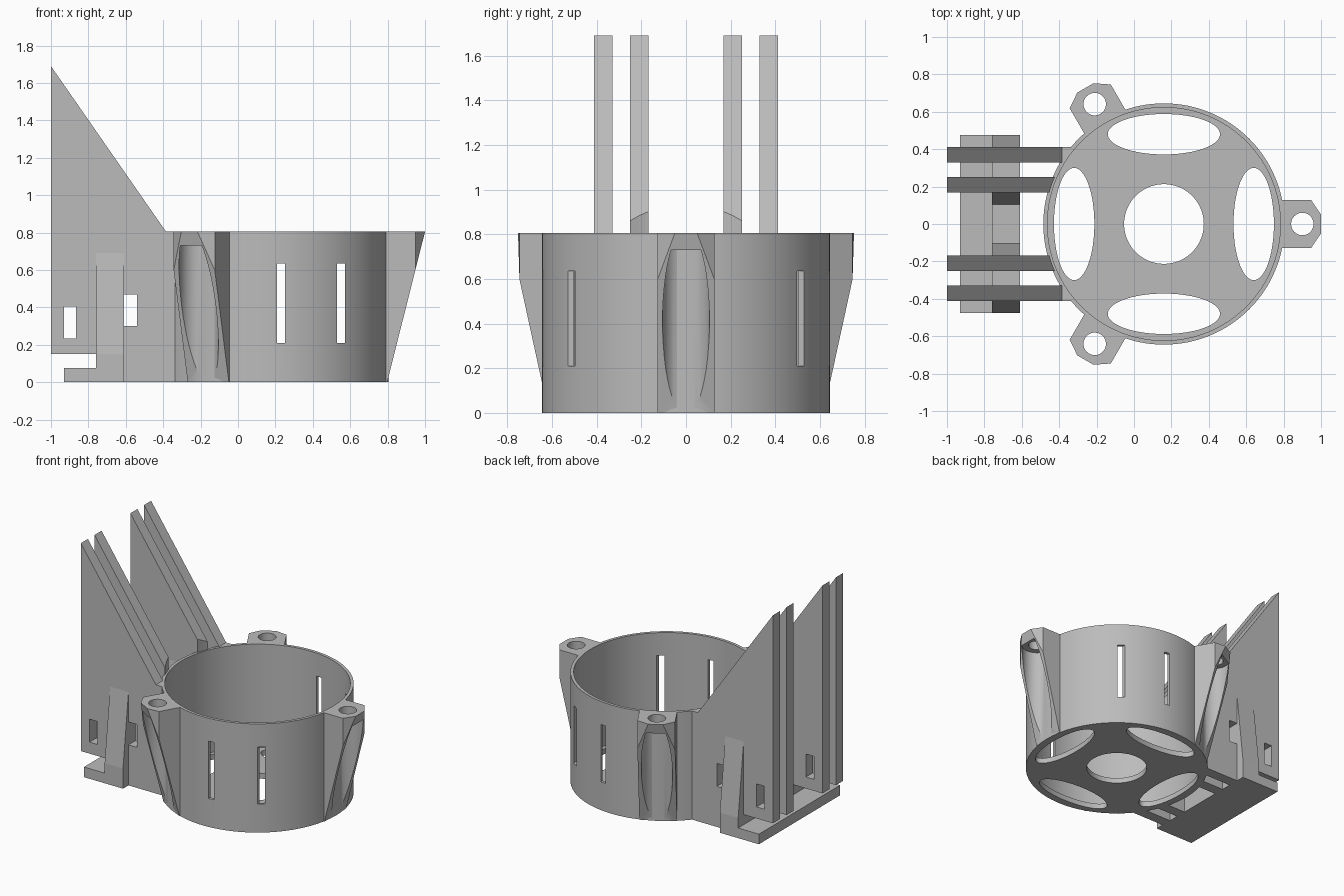
import bpy, bmesh, math
from mathutils import Matrix, Vector

cube = bpy.data.objects.get("Cube")
if cube:
    bpy.data.objects.remove(cube, do_unlink=True)

grey = bpy.data.materials.new("light grey plastic")
grey.use_nodes = True
grey.diffuse_color = (0.5, 0.5, 0.5, 1)
grey.node_tree.nodes["Principled BSDF"].inputs["Base Color"].default_value = (0.5, 0.5, 0.5, 1)

CUP_X, CUP_R, WALL, HEIGHT = 0.16, 0.645, 0.022, 0.805
FLOOR = 0.04


def make(name, bm):
    bmesh.ops.recalc_face_normals(bm, faces=bm.faces)
    mesh = bpy.data.meshes.new(name)
    bm.to_mesh(mesh)
    bm.free()
    mesh.materials.append(grey)
    ob = bpy.data.objects.new(name, mesh)
    bpy.context.collection.objects.link(ob)
    return ob


def prism(bm, points, offset):
    """Extrude a closed outline along an offset."""
    face = bm.faces.new([bm.verts.new(p) for p in points])
    ext = bmesh.ops.extrude_face_region(bm, geom=[face])
    moved = [g for g in ext["geom"] if isinstance(g, bmesh.types.BMVert)]
    bmesh.ops.translate(bm, verts=moved, vec=offset)


def box(bm, x0, x1, y0, y1, z0, z1):
    prism(bm, [(x0, y0, z0), (x1, y0, z0), (x1, y1, z0), (x0, y1, z0)], (0, 0, z1 - z0))


def tube(bm, x, y, rx, ry, z0, z1, n=96):
    ring = [(x + rx * math.cos(i * math.tau / n), y + ry * math.sin(i * math.tau / n), z0)
            for i in range(n)]
    prism(bm, ring, (0, 0, z1 - z0))


def cut(ob, bm):
    """Subtract a bmesh from an object and discard the cutter."""
    cutter = make("cutter", bm)
    cutter.hide_render = True
    mod = ob.modifiers.new("cut", "BOOLEAN")
    mod.operation, mod.solver, mod.object = "DIFFERENCE", "EXACT", cutter
    bpy.context.view_layer.objects.active = ob
    bpy.ops.object.modifier_apply(modifier=mod.name)
    bpy.data.objects.remove(cutter, do_unlink=True)


def smooth(ob):
    bpy.ops.object.select_all(action="DESELECT")
    ob.select_set(True)
    bpy.context.view_layer.objects.active = ob
    bpy.ops.object.shade_smooth_by_angle(angle=math.radians(30))


# Round cup with a floor
bm = bmesh.new()
tube(bm, CUP_X, 0, CUP_R, CUP_R, 0, HEIGHT, 128)
cup = make("cup", bm)
bm = bmesh.new()
tube(bm, CUP_X, 0, CUP_R - WALL, CUP_R - WALL, FLOOR, 1, 128)
cut(cup, bm)

# Floor openings: one circle and four ellipses
bm = bmesh.new()
tube(bm, CUP_X, 0, 0.213, 0.213, -0.1, 0.1)
for s in (-1, 1):
    tube(bm, CUP_X + s * 0.48, 0, 0.108, 0.3, -0.1, 0.1)
    tube(bm, CUP_X, s * 0.48, 0.3, 0.108, -0.1, 0.1)
cut(cup, bm)

# Wall slots, front and back
bm = bmesh.new()
for x in (0.23, 0.55):
    box(bm, x - 0.021, x + 0.021, -1, 1, 0.21, 0.635)
cut(cup, bm)
smooth(cup)

# Three tapered screw lugs around the rim
for i, name in enumerate(("left_lug", "back_lug", "front_lug")):
    bm = bmesh.new()
    half = [(0.63, 0.127), (0.788, 0.127), (0.84, 0.05)]
    outline = half + [(r, -w) for r, w in reversed(half)]
    prism(bm, [(r, w, 0) for r, w in outline], (0, 0, HEIGHT))
    slope = Vector((0.775, 0, -0.195))
    bmesh.ops.bisect_plane(bm, geom=bm.verts[:] + bm.edges[:] + bm.faces[:],
                           plane_co=(0.84, 0, HEIGHT), plane_no=slope, clear_outer=True)
    bmesh.ops.remove_doubles(bm, verts=bm.verts, dist=0.0001)
    bmesh.ops.holes_fill(bm, edges=[e for e in bm.edges if e.is_boundary], sides=0)
    lug = make(name, bm)
    for radius, top in ((0.105, 0.73), (0.06, 1)):
        bm = bmesh.new()
        tube(bm, 0.74, 0, radius, radius, -0.1, top, 48)
        cut(lug, bm)
    lug.data.transform(Matrix.Translation((CUP_X, 0, 0)) @ Matrix.Rotation(i * math.tau / 3, 4, "Z"))
    smooth(lug)

# Four upright fins, slotted and trimmed to the cup wall
fin_outline = [(-1, 0.15), (-0.76, 0.15), (-0.76, 0), (-0.2, 0),
               (-0.2, HEIGHT), (-0.385, HEIGHT), (-1, 1.69)]
fins = {"front_outer_fin": -0.37, "front_inner_fin": -0.21,
        "back_inner_fin": 0.21, "back_outer_fin": 0.37}
for name, y in fins.items():
    bm = bmesh.new()
    prism(bm, [(x, y - 0.041, z) for x, z in fin_outline], (0, 0.082, 0))
    fin = make(name, bm)
    bm = bmesh.new()
    tube(bm, CUP_X, 0, CUP_R - 0.01, CUP_R - 0.01, -1, 2, 128)
    cut(fin, bm)
    bm = bmesh.new()
    box(bm, -0.93, -0.865, -1, 1, 0.235, 0.405)
    box(bm, -0.61, -0.54, -1, 1, 0.3, 0.47)
    cut(fin, bm)

# Foot plate and the raised bar behind it
bm = bmesh.new()
prism(bm, [(x, -0.475, z) for x, z in
           [(-0.93, 0), (-0.61, 0), (-0.61, 0.15), (-0.76, 0.15), (-0.76, 0.075), (-0.93, 0.075)]],
      (0, 0.95, 0))
make("foot_plate", bm)

# Sloping gussets that brace the fins
for side, s in (("front", -1), ("back", 1)):
    for place, y, d in (("outer", 0.41, 0.065), ("inner", 0.17, -0.065)):
        bm = bmesh.new()
        prism(bm, [(-0.76, s * y, 0.15), (-0.76, s * (y + d), 0.15), (-0.76, s * y, 0.7)],
              (0.15, 0, 0))
        make(f"{side}_{place}_gusset", bm)
